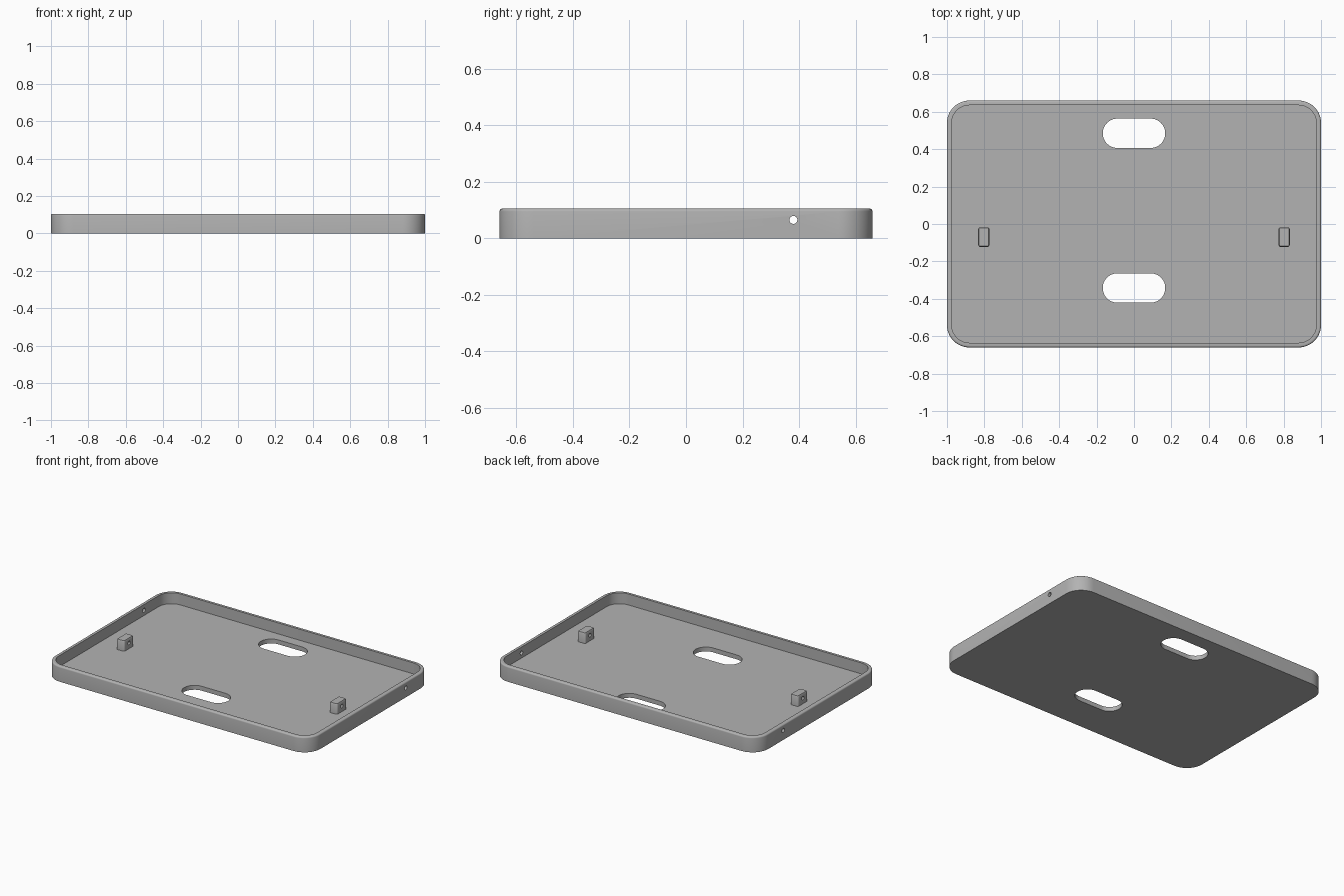
import bpy, bmesh, math
from mathutils import Matrix

if "Cube" in bpy.data.objects:
    bpy.data.objects.remove(bpy.data.objects["Cube"], do_unlink=True)

WIDTH, DEPTH, HEIGHT = 2.0, 1.32, 0.105
WALL, FLOOR, CORNER, RIM = 0.025, 0.03, 0.12, 0.01

grey = bpy.data.materials.new("plain grey")
grey.use_nodes = True
colour = (0.45, 0.45, 0.45, 1)
grey.diffuse_color = colour
grey.node_tree.nodes["Principled BSDF"].inputs["Base Color"].default_value = colour


def rounded_outline(width, depth, radius, steps=12):
    """Points round a rectangle with rounded corners, counter-clockwise."""
    points = []
    for i, (sx, sy) in enumerate([(1, 1), (-1, 1), (-1, -1), (1, -1)]):
        cx, cy = sx * (width / 2 - radius), sy * (depth / 2 - radius)
        for k in range(steps + 1):
            a = (i + k / steps) * math.pi / 2
            points.append((cx + radius * math.cos(a), cy + radius * math.sin(a)))
    return points


def loft(name, layers, matrix=Matrix()):
    """Skin a closed solid through (width, depth, radius, z) layers."""
    bm = bmesh.new()
    rings = [[bm.verts.new((x, y, z)) for x, y in rounded_outline(w, d, r)]
             for w, d, r, z in layers]
    for low, high in zip(rings, rings[1:]):
        for i in range(len(low)):
            j = (i + 1) % len(low)
            bm.faces.new((low[i], low[j], high[j], high[i]))
    bm.faces.new(rings[0][::-1])
    bm.faces.new(rings[-1])
    bmesh.ops.remove_doubles(bm, verts=bm.verts, dist=1e-5)
    bmesh.ops.recalc_face_normals(bm, faces=bm.faces)
    bm.transform(matrix)
    mesh = bpy.data.meshes.new(name)
    bm.to_mesh(mesh)
    bm.free()
    mesh.materials.append(grey)
    obj = bpy.data.objects.new(name, mesh)
    bpy.context.collection.objects.link(obj)
    return obj


def select_only(obj):
    bpy.ops.object.select_all(action='DESELECT')
    obj.select_set(True)
    bpy.context.view_layer.objects.active = obj


def cut(obj, cutter):
    mod = obj.modifiers.new("cut", 'BOOLEAN')
    mod.object, mod.operation, mod.solver = cutter, 'DIFFERENCE', 'EXACT'
    select_only(obj)
    bpy.ops.object.modifier_apply(modifier=mod.name)
    bpy.data.objects.remove(cutter, do_unlink=True)


def round_hole(x, y, z, radius, length):
    """Cylinder along x, used as a cutter."""
    matrix = Matrix.Translation((x, y, z)) @ Matrix.Rotation(math.pi / 2, 4, 'Y')
    size = 2 * radius
    return loft("hole_cutter", [(size, size, radius, -length / 2),
                                (size, size, radius, length / 2)], matrix)


def inset(amount, z):
    return (WIDTH - 2 * amount, DEPTH - 2 * amount, CORNER - amount, z)


# Tray: outer wall, rounded rim, inner wall and floor
rim = [inset(RIM * (1 - math.cos(a)), HEIGHT - RIM * (1 - math.sin(a)))
       for a in (k * math.pi / 8 for k in range(5))]
tray = loft("tray", [inset(0, 0)] + rim + [inset(WALL, HEIGHT), inset(WALL, FLOOR)])

# Two long slots through the floor
for y in (0.485, -0.342):
    cut(tray, loft("slot_cutter", [(0.334, 0.157, 0.0784, -0.1),
                                   (0.334, 0.157, 0.0784, 0.08)],
                   Matrix.Translation((0, y, 0))))

# Small screw holes through the side walls
for side in (-1, 1):
    cut(tray, round_hole(side * WIDTH / 2, 0.38, 0.065, 0.014, 0.2))

# Drilled posts standing on the floor
posts = []
for side, label in ((1, "left"), (-1, "right")):
    x, y = side * 0.803, -0.07
    post = loft(label + "_post", [(0.06, 0.105, 0.012, FLOOR - 0.005),
                                  (0.06, 0.105, 0.012, 0.092),
                                  (0.052, 0.097, 0.008, 0.1)],
                Matrix.Translation((x, y, 0)))
    cut(post, round_hole(x, y, 0.068, 0.012, 0.2))
    posts.append(post)

for obj in [tray] + posts:
    select_only(obj)
    bpy.ops.object.shade_smooth_by_angle(angle=math.radians(30))
